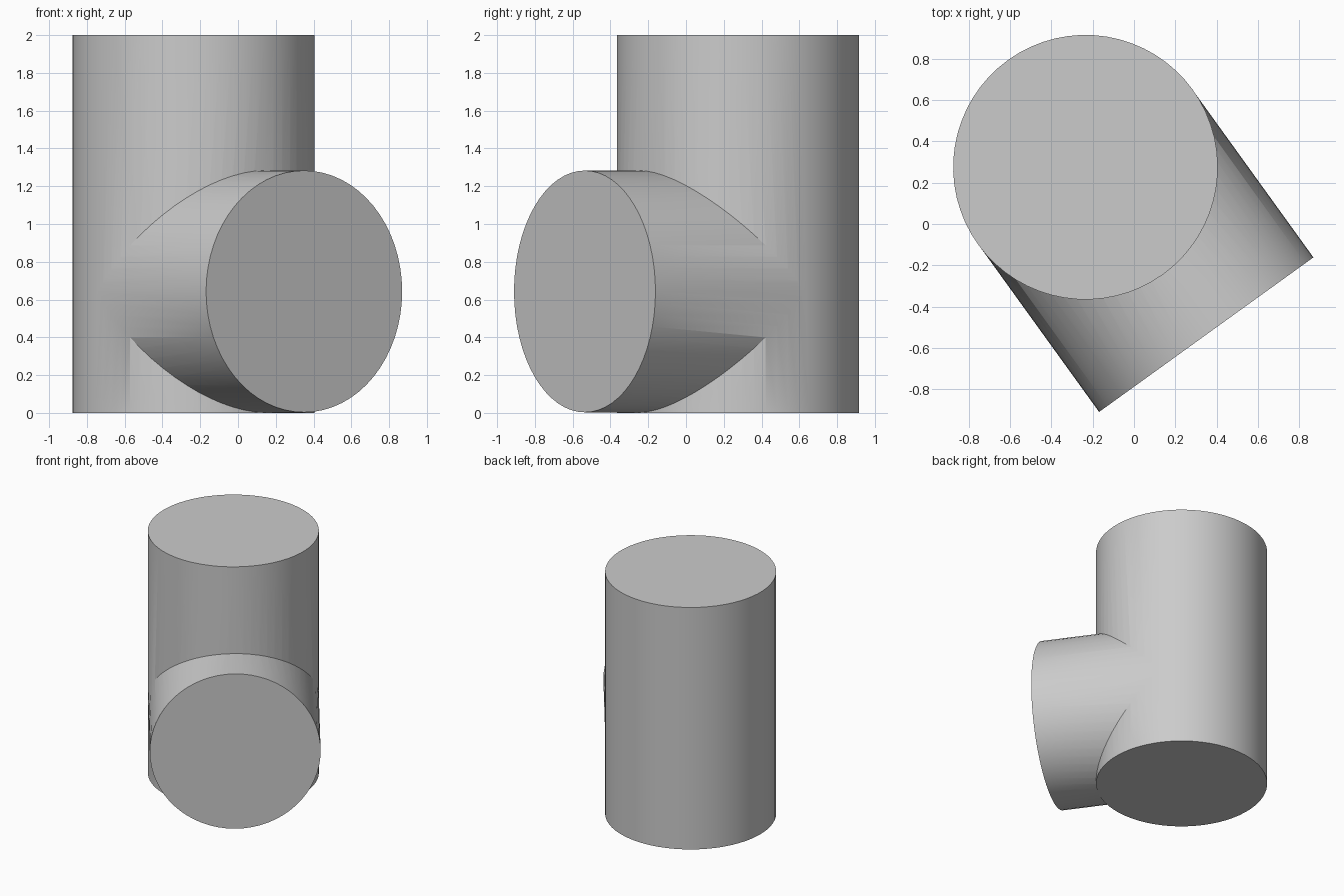
import bpy
import math
from mathutils import Vector

if "Cube" in bpy.data.objects:
    bpy.data.objects.remove(bpy.data.objects["Cube"], do_unlink=True)

SIDES = 64
RADIUS = 0.641
TRUNK = Vector((-0.235, 0.275, 1.0))
YAW = math.radians(-54.2)
OUT = Vector((math.cos(YAW), math.sin(YAW), 0))

grey = bpy.data.materials.new("plain grey")
grey.use_nodes = True
grey.diffuse_color = (0.6, 0.6, 0.6, 1)
grey.node_tree.nodes["Principled BSDF"].inputs["Base Color"].default_value = (0.6, 0.6, 0.6, 1)


def cylinder(name, radius, depth, centre, rotation):
    bpy.ops.mesh.primitive_cylinder_add(
        vertices=SIDES, radius=radius, depth=depth, location=centre, rotation=rotation)
    ob = bpy.context.object
    ob.name = name
    ob.data.materials.append(grey)
    return ob


# Side branch, running from the trunk axis out to its flat end
branch = cylinder("side_branch", RADIUS - 0.001, 1.0,
                  Vector((TRUNK.x, TRUNK.y, RADIUS + 0.002)) + OUT * 0.5,
                  (0, math.pi / 2, YAW))

# Upright trunk, merged with the branch into one tee
trunk = cylinder("pipe_tee", RADIUS, 2.0, TRUNK, (0, 0, YAW))
union = trunk.modifiers.new("join branch", "BOOLEAN")
union.operation = "UNION"
union.solver = "EXACT"
union.object = branch
bpy.ops.object.modifier_apply(modifier=union.name)
bpy.data.objects.remove(branch, do_unlink=True)

bpy.ops.object.shade_smooth_by_angle(angle=math.radians(30))
